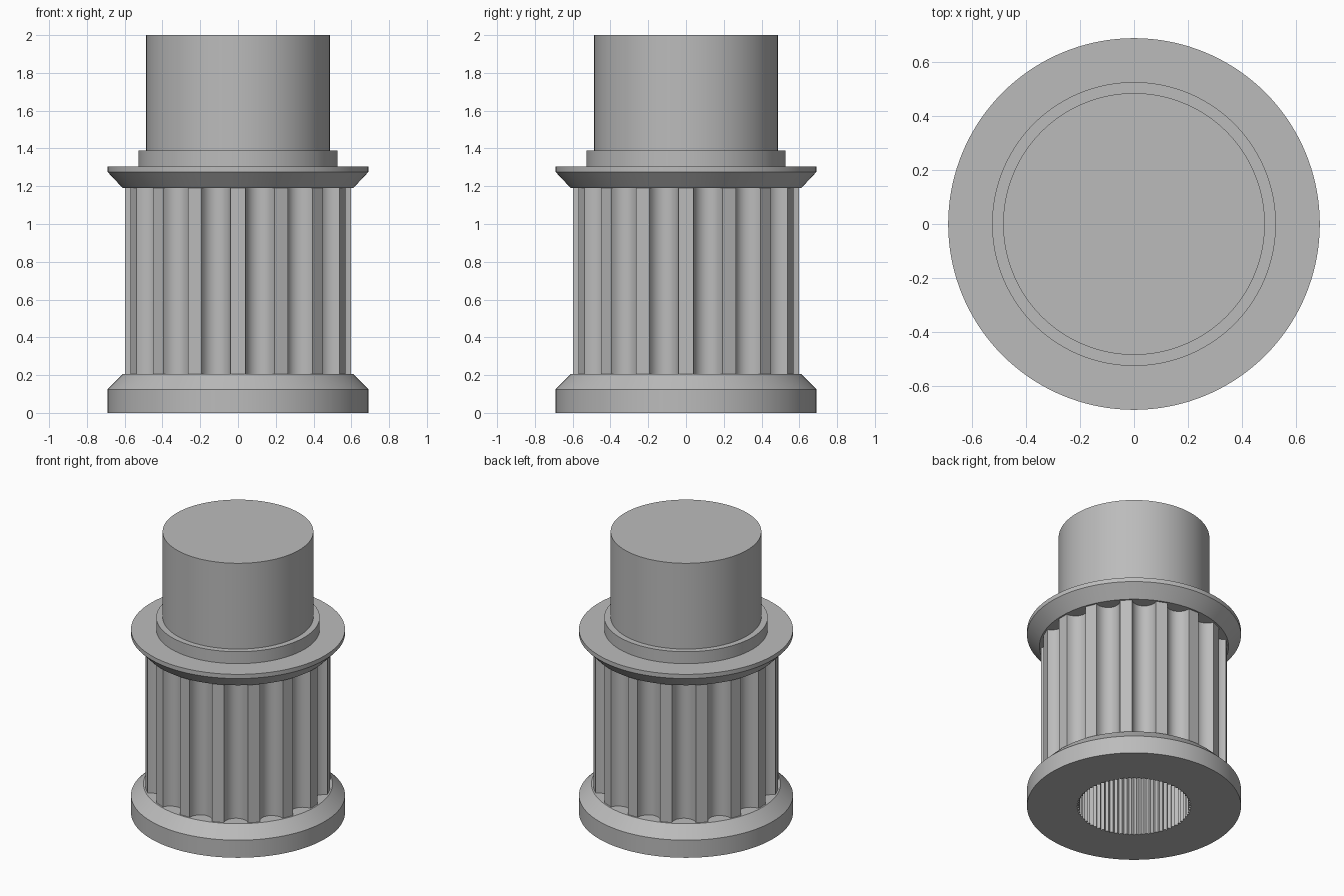
import bpy, bmesh
from math import sin, cos, pi, radians

if "Cube" in bpy.data.objects:
    bpy.data.objects.remove(bpy.data.objects["Cube"], do_unlink=True)

STEPS = 144      # points per ring
TEETH = 16
BARREL_R = 0.6

steel = bpy.data.materials.new("grey steel")
steel.use_nodes = True
colour = (0.5, 0.5, 0.5, 1)
steel.diffuse_color = colour
steel.node_tree.nodes["Principled BSDF"].inputs["Base Color"].default_value = colour


# Ring outlines, each a list of (x, y) with the same point count
def polar(r, a):
    return (r * cos(a), r * sin(a))


def circle(r):
    return [polar(r, 2 * pi * i / STEPS) for i in range(STEPS)]


def serrated(r, depth):
    return [polar(r - depth * (i % 2), 2 * pi * i / STEPS) for i in range(STEPS)]


def toothed(r, depth):
    pitch = 360 / TEETH
    half_groove = pitch / 3
    points = []
    per_tooth = STEPS // TEETH
    for t in range(TEETH):
        for j in range(per_tooth):
            s = pi * j / (per_tooth - 1)
            a = (t + 0.5) * pitch - half_groove * cos(s)
            points.append(polar(r - depth * sin(s), radians(a)))
    return points


def loft(name, rings, solid):
    """Skin rings of (outline, z); solid caps both ends, otherwise the loop closes."""
    bm = bmesh.new()
    rows = [[bm.verts.new((x, y, z)) for x, y in outline] for outline, z in rings]
    pairs = list(zip(rows, rows[1:]))
    if solid:
        bm.faces.new(rows[0])
        bm.faces.new(rows[-1])
    else:
        pairs.append((rows[-1], rows[0]))
    for low, high in pairs:
        for i in range(STEPS):
            k = (i + 1) % STEPS
            bm.faces.new((low[i], low[k], high[k], high[i]))
    bmesh.ops.recalc_face_normals(bm, faces=bm.faces)
    mesh = bpy.data.meshes.new(name)
    bm.to_mesh(mesh)
    bm.free()
    mesh.materials.append(steel)
    obj = bpy.data.objects.new(name, mesh)
    bpy.context.collection.objects.link(obj)
    bpy.ops.object.select_all(action="DESELECT")
    obj.select_set(True)
    bpy.context.view_layer.objects.active = obj
    bpy.ops.object.shade_smooth_by_angle(angle=radians(32))
    return obj


bore = serrated(0.37, 0.014)
rim = circle(0.69)
seat = circle(0.61)
teeth = toothed(BARREL_R, 0.075)
collar = circle(0.527)
hub = circle(0.486)

# Lower flange with its bevelled upper edge
loft("lower_flange", [(bore, 0), (rim, 0), (rim, 0.125), (seat, 0.205), (bore, 0.205)], False)

# Grooved barrel around the serrated bore
loft("toothed_barrel", [(bore, 0.205), (teeth, 0.205), (teeth, 1.19), (bore, 1.19)], False)

# Upper flange, collar and hub
loft("upper_flange", [(seat, 1.19), (rim, 1.275), (rim, 1.305)], True)
loft("collar", [(collar, 1.305), (collar, 1.39)], True)
loft("hub", [(hub, 1.39), (hub, 2)], True)
